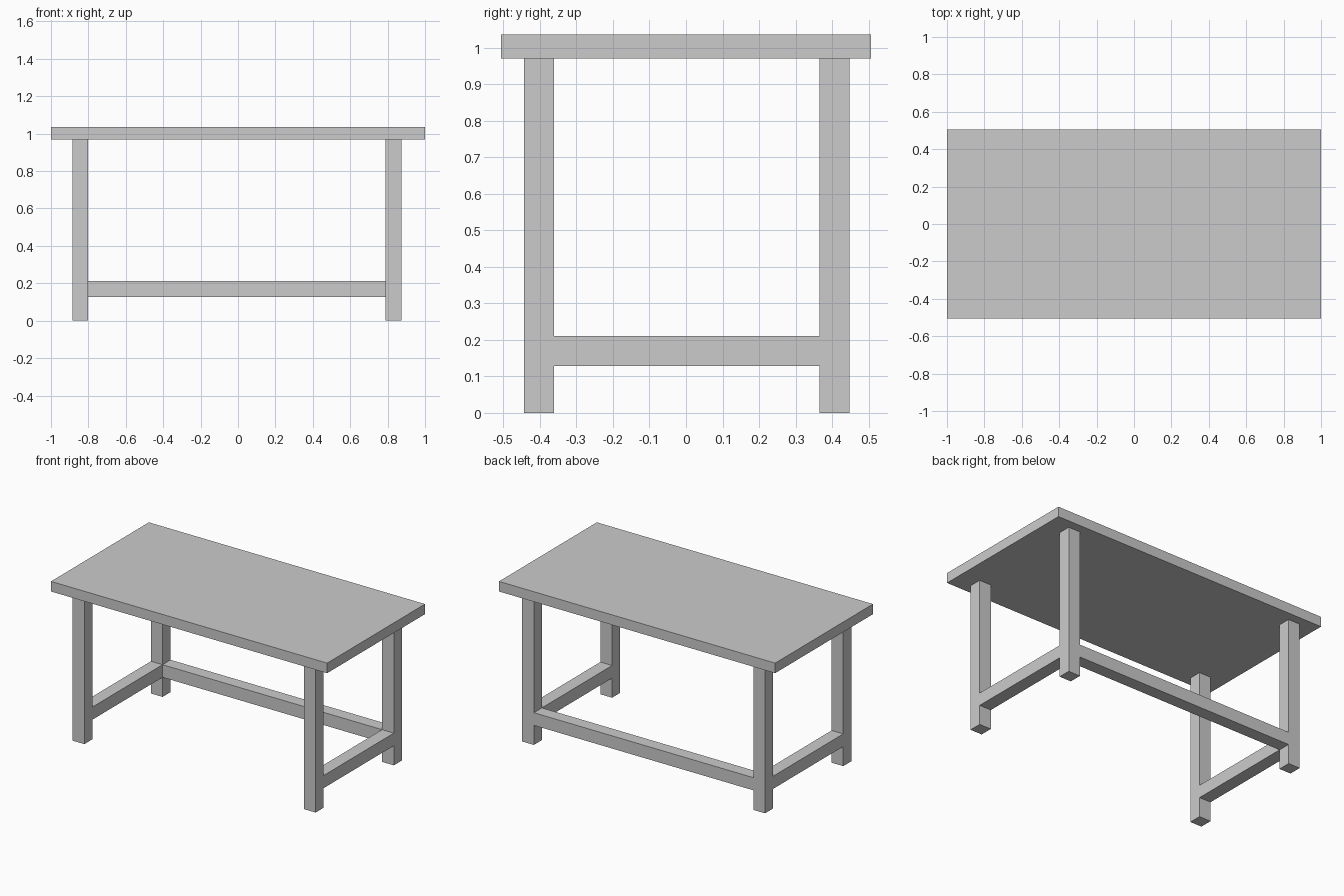
import bpy

if "Cube" in bpy.data.objects:
    bpy.data.objects.remove(bpy.data.objects["Cube"])


def box(name, x, y, z):
    """Axis-aligned box from (min, max) ranges."""
    bpy.ops.mesh.primitive_cube_add(
        size=1, location=[(a + b) / 2 for a, b in (x, y, z)])
    ob = bpy.context.object
    ob.name = name
    ob.scale = [b - a for a, b in (x, y, z)]
    bpy.ops.object.transform_apply(location=False, rotation=False, scale=True)
    return ob


TOP_Z, UNDER_Z = 1.036, 0.97
RAIL_Z = (0.128, 0.211)
LEG_X = {"left": (-0.886, -0.802), "right": (0.788, 0.873)}
LEG_Y = {"front": (-0.444, -0.361), "back": (0.365, 0.448)}

# Table top
box("table_top", (-1, 1), (-0.506, 0.506), (UNDER_Z, TOP_Z))

for side, x in LEG_X.items():
    # Legs
    for end, y in LEG_Y.items():
        box(f"{end}_{side}_leg", x, y, (0, UNDER_Z))
    # Side stretcher, flush with the legs
    box(f"{side}_stretcher", x, (LEG_Y["front"][1], LEG_Y["back"][0]), RAIL_Z)

# Back stretcher
box("back_stretcher", (LEG_X["left"][1], LEG_X["right"][0]), LEG_Y["back"], RAIL_Z)
